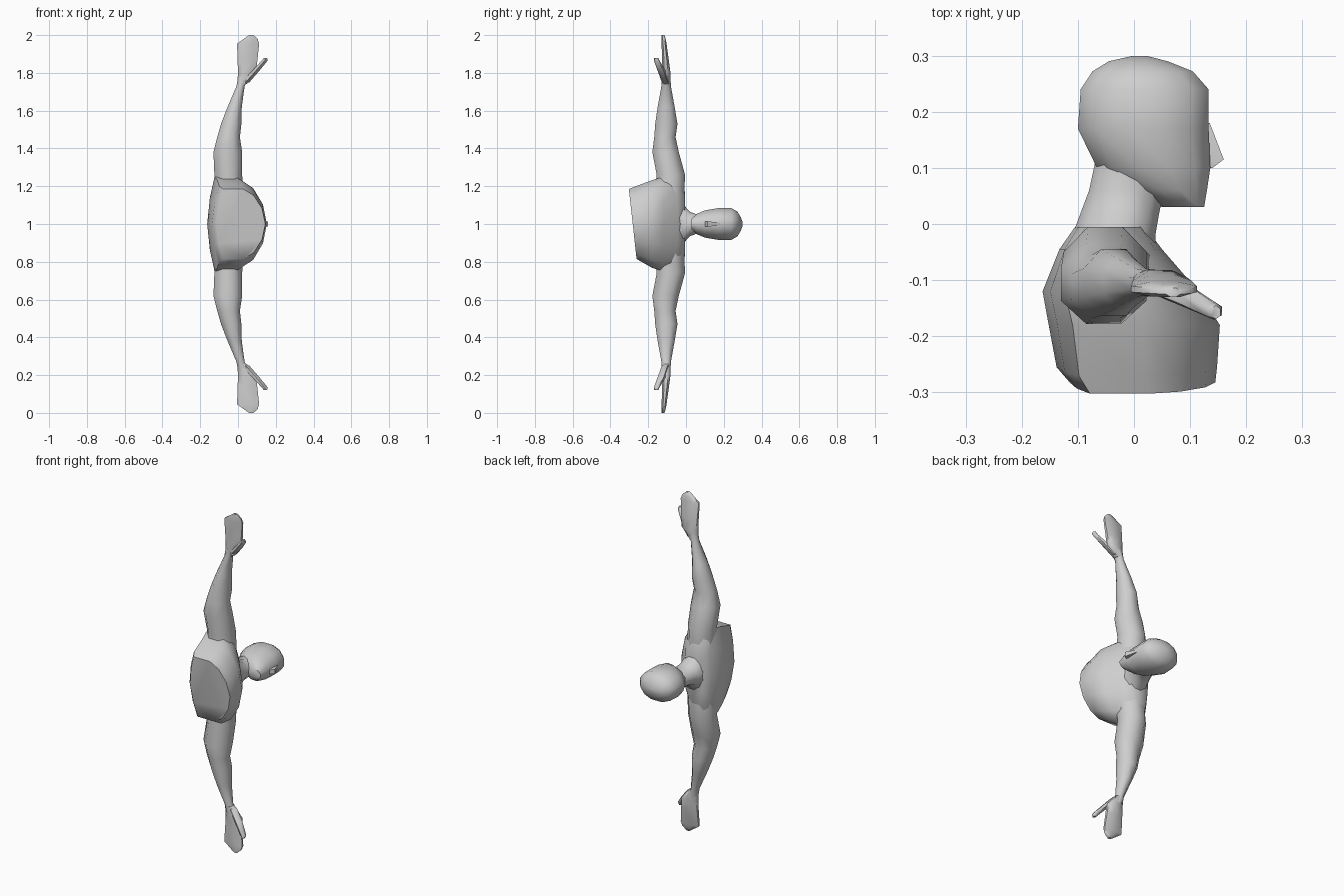
import bpy, bmesh, math
from mathutils import Vector

cube = bpy.data.objects.get("Cube")
if cube:
    bpy.data.objects.remove(cube, do_unlink=True)

skin = bpy.data.materials.new("light_grey")
skin.use_nodes = True
grey = (0.62, 0.62, 0.62, 1)
skin.diffuse_color = grey
skin.node_tree.nodes["Principled BSDF"].inputs["Base Color"].default_value = grey


def loft(name, rings, angle=60):
    """Skin a list of equal-length point rings and cap both ends."""
    bm = bmesh.new()
    loops = [[bm.verts.new(p) for p in ring] for ring in rings]
    n = len(loops[0])
    for a, b in zip(loops, loops[1:]):
        for i in range(n):
            j = (i + 1) % n
            bm.faces.new((a[i], a[j], b[j], b[i]))
    bm.faces.new(loops[0])
    bm.faces.new(loops[-1])
    bmesh.ops.recalc_face_normals(bm, faces=bm.faces)
    mesh = bpy.data.meshes.new(name)
    bm.to_mesh(mesh)
    bm.free()
    mesh.materials.append(skin)
    obj = bpy.data.objects.new(name, mesh)
    bpy.context.collection.objects.link(obj)
    bpy.ops.object.select_all(action='DESELECT')
    obj.select_set(True)
    bpy.context.view_layer.objects.active = obj
    bpy.ops.object.shade_smooth_by_angle(angle=math.radians(angle))
    return obj


def oval(u0, u1, v0, v1, sides):
    """Polygon filling the given box, flat side towards +u."""
    grow = 1 / math.cos(math.pi / sides)
    for i in range(sides):
        t = math.tau * (i + 0.5) / sides
        yield ((u0 + u1) / 2 + (u1 - u0) / 2 * grow * math.cos(t),
               (v0 + v1) / 2 + (v1 - v0) / 2 * grow * math.sin(t))


def upright(y, back, front, half, sides=12):
    """Cross-section of the head or neck at height y."""
    return [Vector((x, y, 1 + s)) for x, s in oval(back, front, -half, half, sides)]


def limb(side, sections, sides=8):
    """Cross-sections of an arm at distance s from the body centre."""
    return [[Vector((x, y, 1 + side * s)) for x, y in oval(x0, x1, y0, y1, sides)]
            for s, x0, x1, y0, y1 in sections]


# Torso: ridged chest and flatter back; the cut base is slanted
def chest_ring(y, back, front, half, slant=0):
    side = [(1, 0), (0.93, 0.45), (0.76, 0.82), (0.55, 1), (0.14, 1), (0.05, 0.55)]
    outline = side + [(0, 0)] + [(u, -s) for u, s in reversed(side[1:])]
    return [Vector((back + u * (front - back), y + slant * s * half, 1 + s * half))
            for u, s in outline]


loft("torso", [
    chest_ring(-0.282, -0.115, 0.145, 0.185, -0.11),
    chest_ring(-0.255, -0.138, 0.148, 0.198, -0.08),
    chest_ring(-0.18, -0.152, 0.153, 0.232),
    chest_ring(-0.12, -0.163, 0.115, 0.25),
    chest_ring(-0.045, -0.133, 0.05, 0.25),
    chest_ring(-0.005, -0.105, 0.02, 0.17)])

# Neck
loft("neck", [
    upright(-0.08, -0.13, 0.04, 0.15),
    upright(-0.02, -0.11, 0.038, 0.11),
    upright(0.02, -0.095, 0.045, 0.065),
    upright(0.06, -0.08, 0.053, 0.05),
    upright(0.13, -0.065, 0.06, 0.055)])

# Head with projecting jaw
loft("head", [
    upright(0.03, 0.05, 0.125, 0.03),
    upright(0.06, 0.0, 0.13, 0.055),
    upright(0.10, -0.066, 0.136, 0.072),
    upright(0.17, -0.1, 0.133, 0.084),
    upright(0.24, -0.095, 0.133, 0.084),
    upright(0.272, -0.074, 0.105, 0.066),
    upright(0.29, -0.045, 0.06, 0.036),
    upright(0.299, -0.005, 0.025, 0.012)])

# Nose wedge
loft("nose", [
    upright(0.1, 0.11, 0.14, 0.012, 4),
    upright(0.115, 0.11, 0.16, 0.014, 4),
    upright(0.18, 0.11, 0.135, 0.007, 4)])

# Arms, hands and thumbs, mirrored about the body centre
for label, side in (("left", 1), ("right", -1)):
    loft(label + "_arm", limb(side, [
        (0.14, -0.12, 0.03, -0.17, -0.01),
        (0.26, -0.125, 0.022, -0.155, -0.005),
        (0.38, -0.13, 0.022, -0.178, -0.038),
        (0.46, -0.11, 0.01, -0.168, -0.055),
        (0.53, -0.09, 0.018, -0.163, -0.045),
        (0.62, -0.055, 0.02, -0.15, -0.06),
        (0.73, -0.008, 0.035, -0.13, -0.08),
        (0.78, 0.0, 0.06, -0.127, -0.082)]))
    loft(label + "_hand", limb(side, [
        (0.74, -0.004, 0.045, -0.128, -0.082),
        (0.80, 0.0, 0.095, -0.128, -0.082),
        (0.86, -0.002, 0.102, -0.127, -0.09),
        (0.955, -0.005, 0.112, -0.129, -0.103),
        (0.98, 0.03, 0.104, -0.13, -0.108),
        (1.0, 0.058, 0.082, -0.13, -0.114)]))
    loft(label + "_thumb", limb(side, [
        (0.75, 0.02, 0.06, -0.125, -0.09),
        (0.81, 0.075, 0.112, -0.147, -0.11),
        (0.865, 0.125, 0.157, -0.168, -0.142),
        (0.88, 0.138, 0.154, -0.168, -0.147)], 6))
